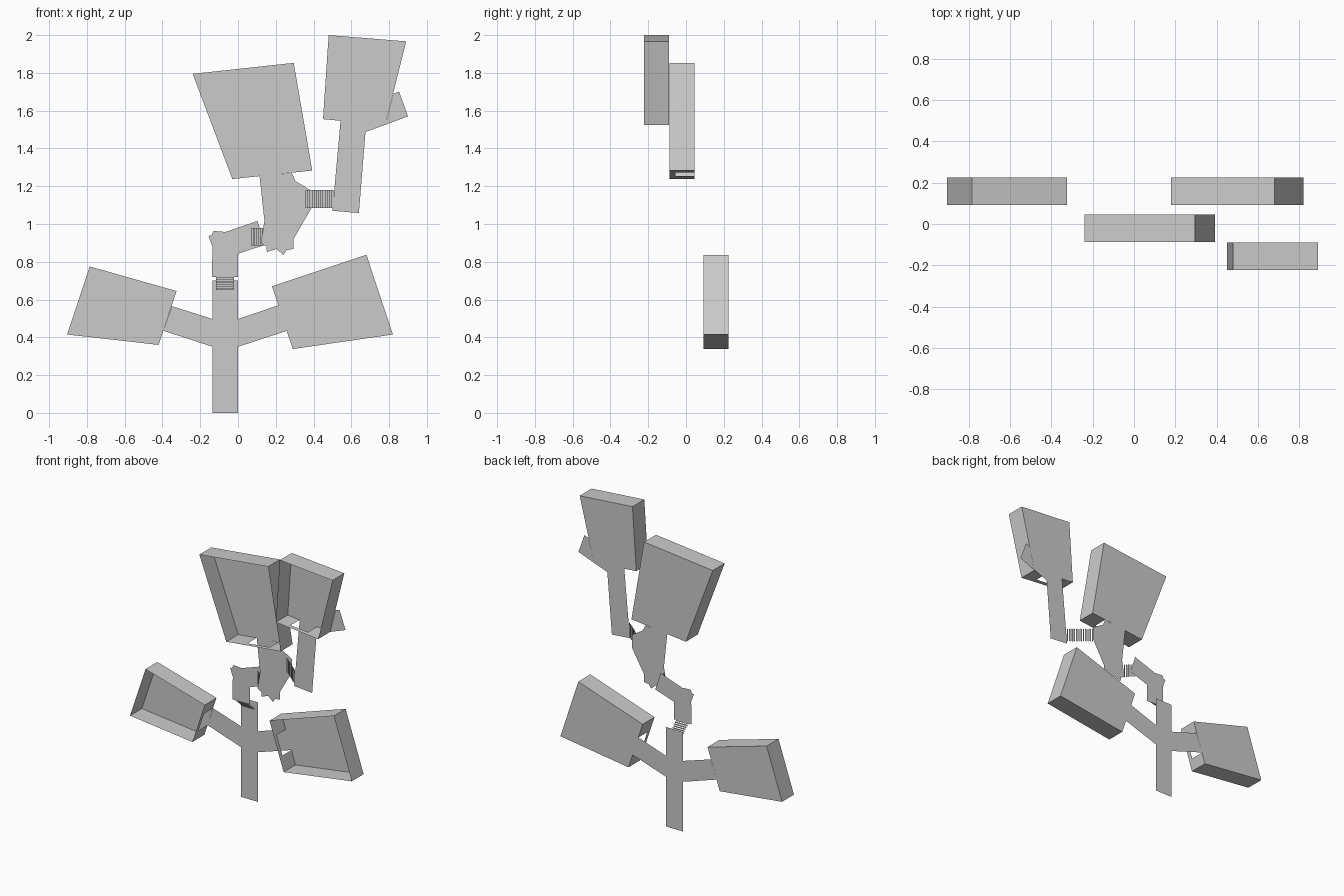
import bpy
from mathutils import Vector

if "Cube" in bpy.data.objects:
    bpy.data.objects.remove(bpy.data.objects["Cube"])

DEPTH = 0.132   # depth of each open box
SLOT = 0.10     # depth of the stem slot in a box wall


def make(name, verts, faces):
    me = bpy.data.meshes.new(name)
    me.from_pydata(verts, [], faces)
    me.update()
    ob = bpy.data.objects.new(name, me)
    bpy.context.collection.objects.link(ob)
    return ob


def sheet(name, y, pts):
    """Flat paper cut-out facing the front."""
    make(name, [(x, y, z) for x, z in pts], [range(len(pts))])


def box(name, y, corners, slot):
    """Tray open to the front; the wall from corner 0 to corner 1 has a slot."""
    n = len(corners)
    f = y - DEPTH
    verts = [(x, y, z) for x, z in corners] + [(x, f, z) for x, z in corners]
    faces = [range(n)]
    faces += [(i, (i + 1) % n, (i + 1) % n + n, i + n) for i in range(1, n)]
    a, b = Vector(corners[0]), Vector(corners[1])
    p, q = a.lerp(b, slot[0]), a.lerp(b, slot[1])
    k = len(verts)
    verts += [(p.x, y, p.y), (p.x, y - SLOT, p.y), (q.x, y - SLOT, q.y), (q.x, y, q.y)]
    faces.append((0, k, k + 1, k + 2, k + 3, 1, n + 1, n))
    make(name, verts, faces)


def slats(name, start, end, half, count):
    """Row of thin slats stepping between two paper layers."""
    s, e, h = Vector(start), Vector(end), Vector(half)
    run = Vector((e.x - s.x, 0, e.z - s.z)) / count
    verts, faces = [], []
    for i in range(count):
        c = s + run * i
        c.y = s.y + (e.y - s.y) * (i + 0.5) / count
        verts += [c - h, c + h, c + run + h, c + run - h]
        faces.append(range(4 * i, 4 * i + 4))
    make(name, verts, faces)


Y0, Y1, Y2, Y3 = 0.225, 0.135, 0.045, -0.09

# lower stem with two arms
sheet("lower_stem", Y0, [
    (-.135, 0), (0, 0), (0, .35), (.26, .435), (.215, .57), (0, .497), (0, .70),
    (-.135, .70), (-.135, .497), (-.35, .565), (-.395, .435), (-.135, .35)])
box("lower_right_leaf", Y0, [(.18, .67), (.29, .338), (.82, .415), (.68, .837)], (.31, .71))
box("lower_left_leaf", Y0, [(-.325, .645), (-.42, .36), (-.905, .415), (-.785, .775)], (.28, .74))

# elbow piece
sheet("elbow", Y1, [
    (-.138, .72), (0, .72), (0, .843), (.145, .89), (.103, 1.016), (-.066, .958),
    (-.13, .963), (-.14, .94), (-.156, .937), (-.135, .878)])

# middle stem and its flower box
sheet("middle_stem", Y2, [
    (.114, 1.255), (.14, 1.016), (.12, .90), (.15, .883), (.153, .852), (.204, .868),
    (.24, .836), (.257, .862), (.294, .868), (.294, .92), (.389, 1.085),
    (.389, 1.175), (.304, 1.228), (.285, 1.27)])
box("middle_flower", Y2, [(-.03, 1.238), (.393, 1.283), (.295, 1.853), (-.24, 1.795)], (.34, .745))

# upper stem with side stub and its flower box
sheet("upper_stem", Y3, [(.50, 1.07), (.64, 1.058), (.675, 1.487), (.68, 1.534), (.543, 1.547)])
sheet("upper_stub", Y3, [(.675, 1.487), (.90, 1.57), (.853, 1.70), (.822, 1.69), (.78, 1.525), (.68, 1.534)])
box("upper_flower", Y3, [(.45, 1.555), (.78, 1.525), (.89, 1.967), (.48, 2.0)], (.28, .69))

# slatted joints between the layers
slats("lower_joint", (-.068, Y0, .64), (-.068, Y1, .725), (.048, 0, 0), 9)
slats("elbow_joint", (.06, Y1, .933), (.145, Y2, .933), (0, 0, .047), 9)
slats("upper_joint", (.345, Y2, 1.133), (.505, Y3, 1.133), (0, 0, .047), 14)
